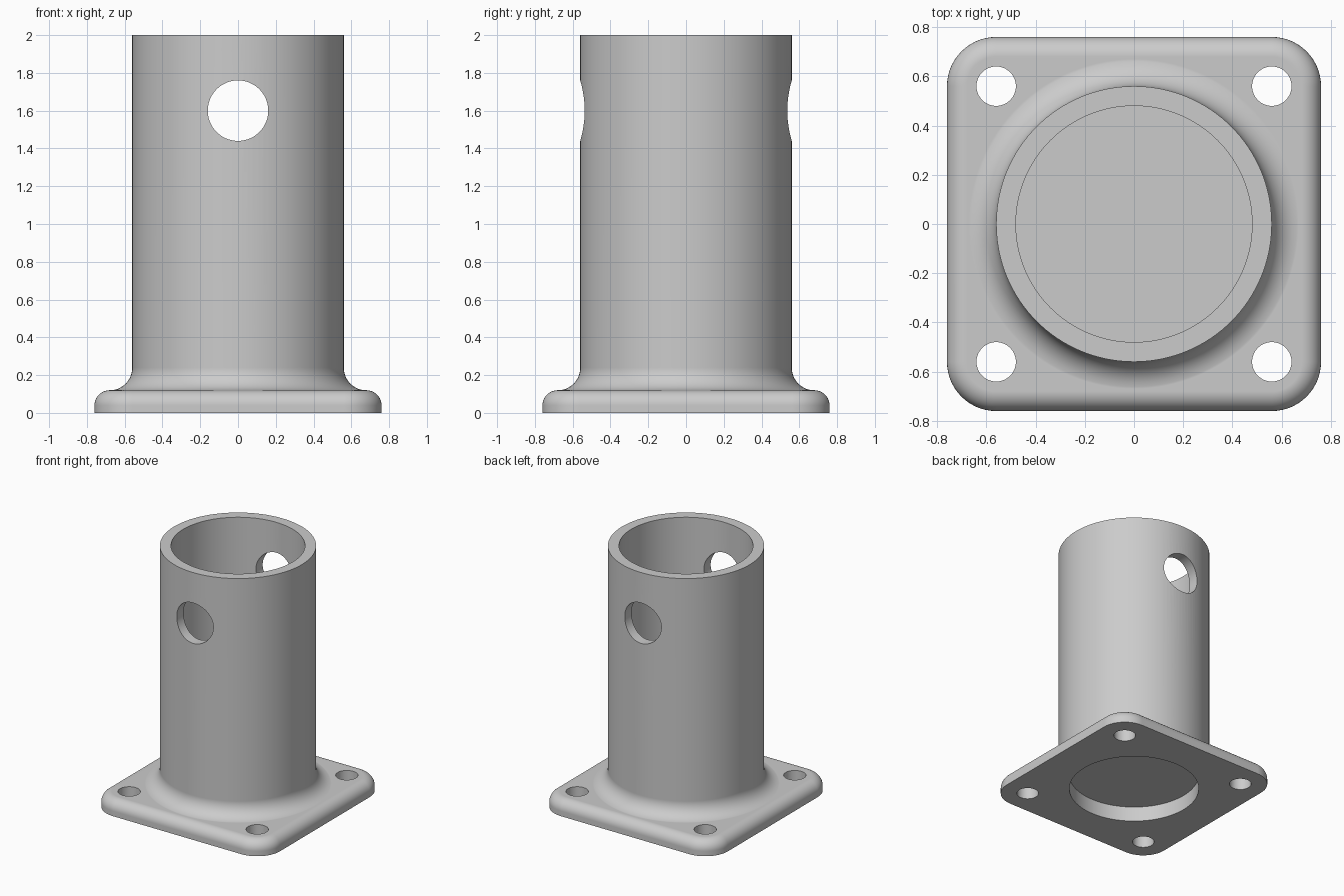
import bpy, bmesh
from math import sin, cos, pi, radians

cube = bpy.data.objects.get("Cube")
if cube:
    bpy.data.objects.remove(cube)

TUBE_R, BORE_R, HEIGHT = 0.56, 0.48, 2.0
PLATE_HALF, PLATE_H, CORNER, ROUND = 0.76, 0.12, 0.20, 0.08
FILLET, FLOOR_TOP = 0.12, 0.20
SEGMENTS = 128

grey = bpy.data.materials.new("plain_grey")
grey.use_nodes = True
grey.diffuse_color = (0.6, 0.6, 0.6, 1)
grey.node_tree.nodes["Principled BSDF"].inputs["Base Color"].default_value = (0.6, 0.6, 0.6, 1)


def make_object(name, bm):
    bmesh.ops.recalc_face_normals(bm, faces=bm.faces)
    mesh = bpy.data.meshes.new(name)
    bm.to_mesh(mesh)
    bm.free()
    mesh.materials.append(grey)
    obj = bpy.data.objects.new(name, mesh)
    bpy.context.collection.objects.link(obj)
    return obj


def skin(name, loops):
    """Closed solid through a stack of equal-length point loops."""
    bm = bmesh.new()
    rings = [[bm.verts.new(p) for p in loop] for loop in loops]
    for a, b in zip(rings, rings[1:]):
        for i in range(len(a)):
            j = (i + 1) % len(a)
            bm.faces.new((a[i], a[j], b[j], b[i]))
    bm.faces.new(rings[0])
    bm.faces.new(rings[-1])
    return make_object(name, bm)


def circle(r, z):
    return [(r * cos(2 * pi * i / SEGMENTS), r * sin(2 * pi * i / SEGMENTS), z)
            for i in range(SEGMENTS)]


def rounded_square(inset, z, steps=14):
    c, r = PLATE_HALF - CORNER, CORNER - inset
    points = []
    for k, (sx, sy) in enumerate([(1, 1), (-1, 1), (-1, -1), (1, -1)]):
        for i in range(steps + 1):
            a = (k + i / steps) * pi / 2
            points.append((sx * c + r * cos(a), sy * c + r * sin(a), z))
    return points


def rod(name, r, z0, z1, x=0, y=0):
    obj = skin(name, [circle(r, z0), circle(r, z1)])
    obj.location = (x, y, 0)
    obj.hide_render = True
    return obj


def combine(target, tool, operation):
    """Apply a boolean and throw the tool away."""
    mod = target.modifiers.new(operation, "BOOLEAN")
    mod.operation, mod.object, mod.solver = operation, tool, "EXACT"
    bpy.context.view_layer.update()
    bpy.context.view_layer.objects.active = target
    bpy.ops.object.modifier_apply(modifier=mod.name)
    bpy.data.objects.remove(tool)


# Base plate with rounded corners and a rounded top edge
quarter = [i / 10 * pi / 2 for i in range(11)]
plate_loops = [rounded_square(0, 0)]
plate_loops += [rounded_square(ROUND * (1 - cos(a)), PLATE_H - ROUND * (1 - sin(a)))
                for a in quarter]
socket = skin("flanged_tube_socket", plate_loops)

# Hollow tube, closed by a floor and flared into the plate
flare_r, flare_z = TUBE_R + FILLET, PLATE_H + FILLET - 0.0008
profile = [(BORE_R, FLOOR_TOP), (BORE_R, HEIGHT), (TUBE_R, HEIGHT)]
profile += [(flare_r - FILLET * cos(a), flare_z - FILLET * sin(a)) for a in quarter]
profile.append((flare_r, PLATE_H / 2))
combine(socket, skin("tube", [circle(r, z) for r, z in profile]), "UNION")

# Recess under the plate
combine(socket, rod("recess_cutter", BORE_R, -0.1, PLATE_H), "DIFFERENCE")

# Four screw holes
for x in (-0.56, 0.56):
    for y in (-0.56, 0.56):
        combine(socket, rod("screw_cutter", 0.08, -0.1, 0.3, x, y), "DIFFERENCE")

# Cross pin hole, front to back
pin = rod("pin_cutter", 0.16, -1, 1)
pin.rotation_euler.x = pi / 2
pin.location.z = 1.6
combine(socket, pin, "DIFFERENCE")

# Smooth curved faces, crisp edges
bpy.ops.object.select_all(action="DESELECT")
socket.select_set(True)
bpy.context.view_layer.objects.active = socket
bpy.ops.object.shade_smooth_by_angle(angle=radians(30))
weighted = socket.modifiers.new("weighted_normals", "WEIGHTED_NORMAL")
weighted.keep_sharp = True
